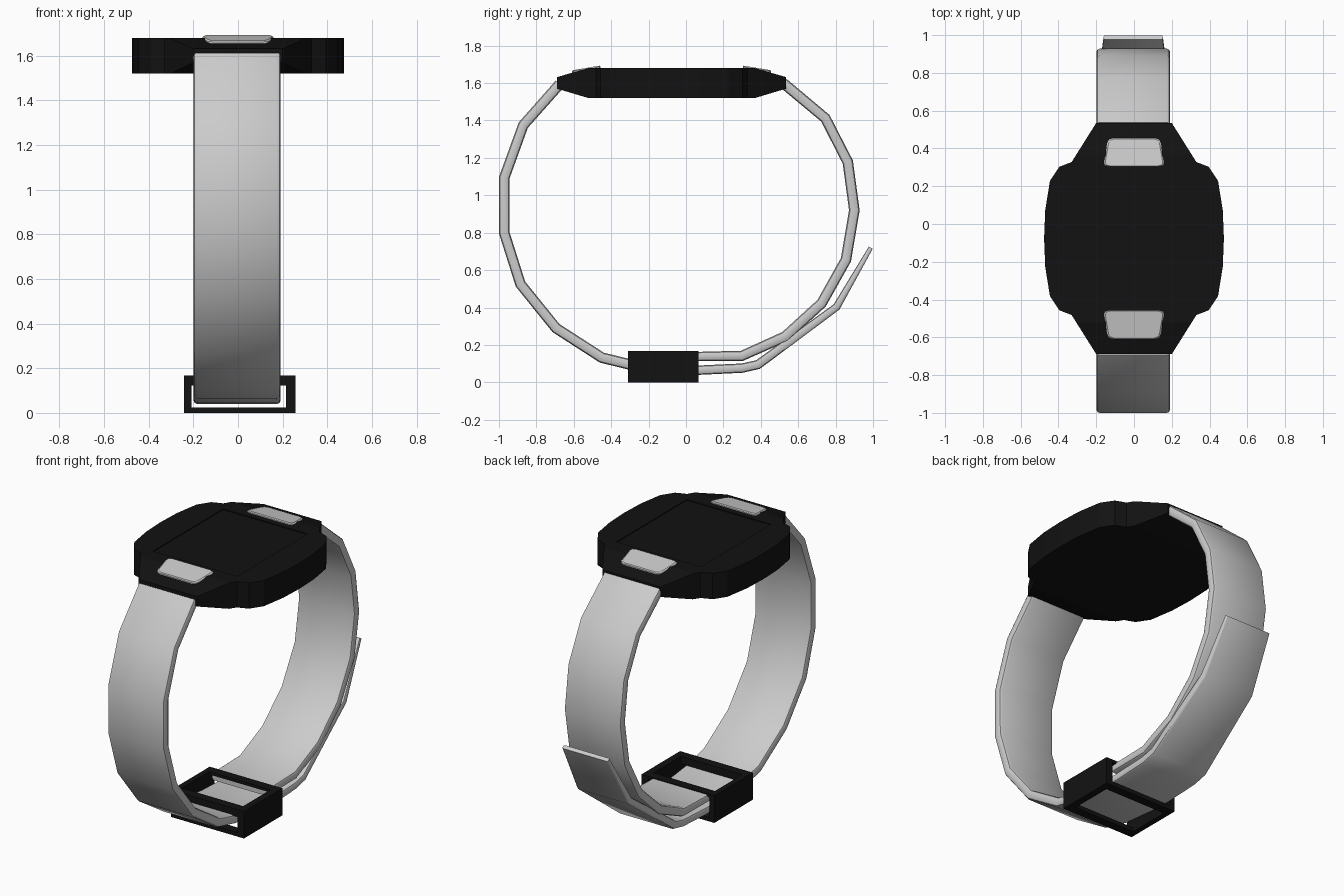
import bpy, bmesh, math
from mathutils import Vector

if "Cube" in bpy.data.objects:
    bpy.data.objects.remove(bpy.data.objects["Cube"])

black = bpy.data.materials.new("black")
black.diffuse_color = (0.006, 0.006, 0.006, 1)
black.use_nodes = True
black.node_tree.nodes["Principled BSDF"].inputs["Base Color"].default_value = black.diffuse_color
YC = -0.077  # centre of the case along y


def finish(name, bm, mat=None, smooth=None):
    bmesh.ops.recalc_face_normals(bm, faces=bm.faces)
    me = bpy.data.meshes.new(name)
    bm.to_mesh(me)
    bm.free()
    ob = bpy.data.objects.new(name, me)
    bpy.context.collection.objects.link(ob)
    if mat:
        me.materials.append(mat)
    if smooth:
        bpy.ops.object.select_all(action='DESELECT')
        ob.select_set(True)
        bpy.context.view_layer.objects.active = ob
        bpy.ops.object.shade_smooth_by_angle(angle=math.radians(smooth))
    return ob


def loft(bm, rings):
    vs = [[bm.verts.new(p) for p in r] for r in rings]
    n = len(vs[0])
    for a, b in zip(vs, vs[1:]):
        for i in range(n):
            bm.faces.new((a[i], a[(i + 1) % n], b[(i + 1) % n], b[i]))
    bm.faces.new(vs[0])
    bm.faces.new(vs[-1])


def box(bm, x0, x1, y0, y1, z0, z1):
    loft(bm, [[(x0, y0, z), (x1, y0, z), (x1, y1, z), (x0, y1, z)] for z in (z0, z1)])


def strap(name, path):
    """Sweep a round-edged flat section along (y, z, thickness, half width)."""
    bm = bmesh.new()
    rings = []
    pts = [Vector((p[0], p[1])) for p in path]
    for i, (y, z, t, w) in enumerate(path):
        d0 = (pts[i] - pts[max(i - 1, 0)])
        d1 = (pts[min(i + 1, len(pts) - 1)] - pts[i])
        d = ((d0.normalized() if d0.length else d0) + (d1.normalized() if d1.length else d1)).normalized()
        n = Vector((-d.y, d.x))
        h, r = t / 2, t * 0.3
        sec = [(w, .4 * h), (w - r * .3, .8 * h), (w - r, h)]
        half = sec + [(-x, k) for x, k in reversed(sec)]
        sec = half + [(-x, -k) for x, k in half]
        rings.append([(x - .004, y + n.x * k, z + n.y * k) for x, k in sec])
    loft(bm, rings)
    return finish(name, bm, None, 40)


# Case: rectangular stations along y, tapering into the lugs
st = [(.612, .2, 1.57, 1.632), (.445, .305, 1.52, 1.68), (.405, .33, 1.52, 1.68),
      (.38, .395, 1.52, 1.68), (.305, .445, 1.52, 1.68), (.15, .47, 1.52, 1.68)]
st = [(-y, *r) for y, *r in st] + [(0, .476, 1.52, 1.68)] + st[::-1]
bm = bmesh.new()
loft(bm, [[(-w, YC + y, a), (w, YC + y, a), (w, YC + y, b), (-w, YC + y, b)] for y, w, a, b in st])
case = finish("watch_case", bm, black)

# Shallow screen recess
bm = bmesh.new()
box(bm, -.29, .29, YC - .345, YC + .345, 1.674, 1.75)
cutter = finish("screen_cutter", bm)
cutter.hide_render = True
mod = case.modifiers.new("recess", 'BOOLEAN')
mod.object = cutter
mod.operation = 'DIFFERENCE'
mod.solver = 'EXACT'
bpy.context.view_layer.objects.active = case
bpy.ops.object.modifier_apply(modifier=mod.name)
bpy.data.objects.remove(cutter)

# Trapezoid buttons with rounded corners on both lugs
for s, label in ((1, "back"), (-1, "front")):
    half = [(.135, .381), (.155, .386), (.16, .402), (.142, .505), (.132, .524), (.11, .532)]
    outline = half + [(-x, y) for x, y in reversed(half)]
    bm = bmesh.new()
    rings = []
    for dz, k in ((-.03, 1), (-.006, 1), (0, .95)):
        rings.append([(x * k, YC + s * (.457 + (y - .457) * k),
                       1.693 - (y - .381) * .16 + dz) for x, y in outline])
    loft(bm, rings)
    finish(label + "_button", bm, None, 30)

# Front strap runs down, through the buckle and out as the loose tail
T, W = .057, .195
strap("front_strap_and_tail", [
    (-.675, 1.595, T, W), (-.87, 1.375, T, W), (-.972, 1.093, T, W), (-.972, .80, T, W),
    (-.885, .525, T, W), (-.695, .29, T, W), (-.45, .132, T, W), (-.29, .093, T, W),
    (-.08, .07, .052, W), (.07, .065, .05, W), (.30, .076, .05, W), (.385, .095, .05, W),
    (.805, .403, .042, .18), (.988, .72, .024, .157)])

# Back strap
strap("back_strap", [
    (.52, 1.6, T, W), (.745, 1.412, T, W), (.865, 1.178, T, W), (.9, .92, T, W),
    (.855, .655, T, W), (.725, .423, T, W), (.53, .245, T, W), (.30, .142, .055, W),
    (.07, .138, .05, W), (.03, .137, .05, W)])

# Buckle: two side rails joined by cross bars at each end, top and bottom
bm = bmesh.new()
for x0, x1 in ((-.242, -.208), (.214, .258)):
    box(bm, x0, x1, -.31, .068, 0, .168)
for y0, y1, ztop in ((-.31, -.255, .122), (.013, .068, .15)):
    box(bm, -.22, .24, y0, y1, ztop, .168)
    box(bm, -.22, .24, y0, y1, 0, .025)
finish("buckle", bm, black)
